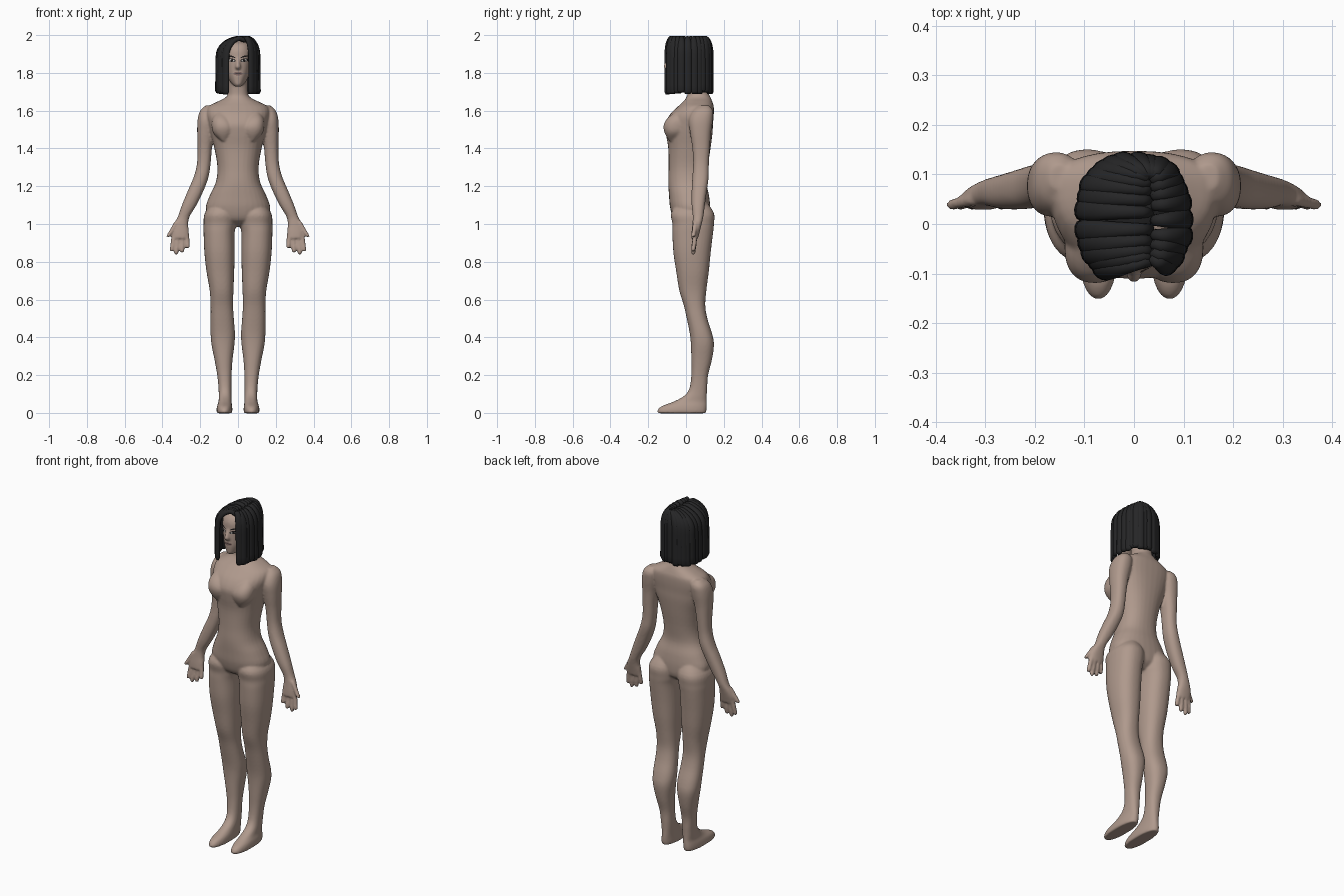
import bpy, bmesh, math, random
from mathutils import Vector
from mathutils.bvhtree import BVHTree

if "Cube" in bpy.data.objects:
    bpy.data.objects.remove(bpy.data.objects["Cube"])

random.seed(4)


def material(name, rgb):
    m = bpy.data.materials.new(name)
    m.diffuse_color = (*rgb, 1)
    m.use_nodes = True
    m.node_tree.nodes["Principled BSDF"].inputs["Base Color"].default_value = m.diffuse_color
    return m


SKIN = material("skin", (0.43, 0.32, 0.265))
HAIR = material("charcoal hair", (0.019, 0.019, 0.02))
DARK = material("eye dark", (0.012, 0.01, 0.01))
WHITE = material("eye white", (0.55, 0.53, 0.5))
LIPS = material("lips", (0.22, 0.14, 0.125))


def finish(bm, name, mat):
    bmesh.ops.recalc_face_normals(bm, faces=bm.faces)
    me = bpy.data.meshes.new(name)
    bm.to_mesh(me)
    bm.free()
    me.materials.append(mat)
    me.polygons.foreach_set("use_smooth", [True] * len(me.polygons))
    ob = bpy.data.objects.new(name, me)
    bpy.context.collection.objects.link(ob)
    return ob


def skin_rings(bm, rings):
    """Join rings of points into a closed tube."""
    vs = [[bm.verts.new(p) for p in r] for r in rings]
    n = len(vs[0])
    for a, b in zip(vs, vs[1:]):
        for i in range(n):
            bm.faces.new((a[i], a[(i + 1) % n], b[(i + 1) % n], b[i]))
    bm.faces.new(vs[0][::-1])
    bm.faces.new(vs[-1])


def spline(rows, steps=4):
    """Catmull-Rom interpolation of section rows."""
    out = []
    for i in range(len(rows) - 1):
        p = [rows[max(i - 1, 0)], rows[i], rows[i + 1], rows[min(i + 2, len(rows) - 1)]]
        for s in range(steps):
            t = s / steps
            out.append([0.5 * (2 * b + (c - a) * t + (2 * a - 5 * b + 4 * c - d) * t * t
                               + (3 * b - a - 3 * c + d) * t ** 3) for a, b, c, d in zip(*p)])
    return out + [list(rows[-1])]


def loft(bm, rows, sides=(1,), n=2.3, seg=32):
    """Horizontal sections (z, x0, x1, y0, y1[, widest y]), mirrored for each side."""
    rows = [r if len(r) == 6 else (*r, (r[3] + r[4]) / 2) for r in rows]
    power = lambda v: math.copysign(abs(v) ** (2 / n), v)
    for s in sides:
        rings = []
        for z, x0, x1, y0, y1, yc in spline(rows):
            ring = []
            for k in range(seg):
                a = 2 * math.pi * k / seg
                c, d = power(math.cos(a)), power(math.sin(a))
                ring.append((s * ((x0 + x1) / 2 + (x1 - x0) / 2 * c),
                             yc + d * ((y1 - yc) if d > 0 else (yc - y0)), z))
            rings.append(ring)
        part = bmesh.new()
        skin_rings(part, rings)
        bmesh.ops.recalc_face_normals(part, faces=part.faces)
        me = bpy.data.meshes.new("tmp")
        part.to_mesh(me)
        part.free()
        bm.from_mesh(me)
        bpy.data.meshes.remove(me)


def centred(rows):
    return [(r[0], -r[1], *r[1:]) for r in rows]


BOTH = (1, -1)
body = bmesh.new()

# torso and neck: z, half width, front y, back y, widest y
loft(body, centred([
    (0.985, .04, .0, .08, .04), (1.02, .13, -.06, .12, .04), (1.08, .17, -.083, .128, .04),
    (1.15, .15, -.09, .122, .03), (1.22, .118, -.094, .108, .02), (1.30, .109, -.092, .115, .02),
    (1.40, .125, -.094, .13, .03), (1.48, .146, -.107, .14, .05), (1.53, .158, -.11, .143, .06),
    (1.58, .17, -.085, .147, .07), (1.62, .16, -.045, .147, .075), (1.645, .115, -.018, .14, .075),
    (1.67, .066, .002, .13, .07), (1.70, .052, .008, .118, .06), (1.80, .05, .0, .11, .05)]))
# bust
loft(body, [(1.44, .06, .09, -.09, -.04), (1.48, .025, .13, -.112, 0), (1.52, .02, .14, -.119, .02),
            (1.56, .04, .135, -.098, .03), (1.60, .07, .11, -.045, .03)], BOTH)
# legs and feet
loft(body, [
    (1.13, .04, .12, -.03, .10), (1.06, .01, .175, -.078, .147), (1.0, .01, .182, -.072, .148),
    (.95, .018, .182, -.072, .143), (.85, .018, .178, -.067, .131), (.75, .02, .167, -.052, .121),
    (.65, .024, .15, -.036, .108), (.57, .026, .145, -.012, .102), (.50, .022, .145, .004, .113),
    (.42, .016, .145, .02, .138), (.36, .019, .14, .026, .148), (.28, .029, .124, .028, .137),
    (.20, .034, .11, .028, .117), (.13, .035, .103, .018, .112), (.09, .035, .102, -.01, .11),
    (.06, .034, .103, -.065, .11), (.035, .031, .111, -.13, .11), (.012, .03, .114, -.152, .108),
    (-.002, .033, .111, -.148, .104)], BOTH)
# arms and palms
loft(body, [
    (1.628, .13, .17, .07, .12), (1.60, .11, .2, .035, .143), (1.55, .11, .214, .015, .142),
    (1.48, .125, .216, .022, .132), (1.40, .138, .214, .034, .126), (1.32, .145, .217, .038, .121),
    (1.25, .156, .234, .034, .12), (1.18, .181, .264, .03, .111), (1.10, .22, .297, .03, .10),
    (1.04, .256, .318, .036, .092), (1.0, .264, .338, .034, .083), (.96, .26, .35, .03, .073),
    (.925, .262, .346, .028, .064)], BOTH)
# fingers and thumb: base x, base z, tip x, tip z
for bx, bz, tx, tz in ((.272, .95, .266, .872), (.293, .95, .296, .848), (.316, .95, .328, .838),
                       (.337, .95, .352, .855), (.322, 1.015, .372, .93)):
    rows = []
    for t, r in ((0, .013), (.4, .0125), (.75, .012), (.93, .0105), (1, .006)):
        x, y = bx + (tx - bx) * t, .05 - .012 * t
        rows.append((bz + (tz - bz) * t, x - r, x + r, y - r, y + r))
    loft(body, rows, BOTH, 2, 16)
# head
loft(body, centred([
    (1.728, .018, -.082, -.03, -.05), (1.738, .028, -.091, .01, -.03), (1.755, .043, -.094, .05, 0),
    (1.785, .057, -.097, .08, .01), (1.82, .067, -.096, .105, .02), (1.87, .075, -.094, .12, .02),
    (1.92, .074, -.09, .12, .02), (1.955, .057, -.065, .09, .015), (1.972, .02, -.01, .04, .015)]))
# nose
loft(body, centred([(1.818, .008, -.106, -.08), (1.828, .015, -.117, -.08), (1.84, .013, -.118, -.08),
                    (1.86, .009, -.107, -.08), (1.885, .007, -.095, -.08)]), seg=16)

body = finish(body, "body", SKIN)
mod = body.modifiers.new("fuse", 'REMESH')
mod.mode = 'VOXEL'
mod.voxel_size = 0.006
mod.use_smooth_shade = True
mod = body.modifiers.new("soften", 'SMOOTH')
mod.iterations = 5
deps = bpy.context.evaluated_depsgraph_get()
fused = bpy.data.meshes.new_from_object(body.evaluated_get(deps))
body.modifiers.clear()
body.data = fused
tree = BVHTree.FromPolygons([v.co for v in fused.vertices], [p.vertices for p in fused.polygons])


# painted face details: thin patches laid on the face
def patch(name, x, z, rx, rz, mat, lift, tilt=0.0, bend=0.0):
    bm = bmesh.new()

    def point(u, a):
        px, pz = u * rx * math.cos(a), u * rz * math.sin(a)
        pz += tilt * px - bend * px * px
        hit = tree.ray_cast(Vector((x + px, -1, z + pz)), Vector((0, 1, 0)))[0]
        return bm.verts.new((x + px, hit.y - lift, z + pz))

    mid, prev, n = point(0, 0), None, 20
    for u in (.33, .67, 1):
        ring = [point(u, 2 * math.pi * k / n) for k in range(n)]
        for k in range(n):
            j = (k + 1) % n
            bm.faces.new((mid, ring[k], ring[j]) if prev is None else (prev[k], ring[k], ring[j], prev[j]))
        prev = ring
    ob = finish(bm, name, mat)
    if sum(p.normal.y for p in ob.data.polygons) > 0:
        ob.data.flip_normals()


for s, side in ((1, "left"), (-1, "right")):
    patch(side + "_eye_rim", s * .033, 1.867, .021, .0095, DARK, .002, s * .15)
    patch(side + "_eye_white", s * .033, 1.866, .016, .006, WHITE, .003, s * .15)
    patch(side + "_iris", s * .033, 1.866, .0065, .0062, DARK, .004)
    patch(side + "_brow", s * .036, 1.888, .023, .004, DARK, .002, s * .2, 8)
patch("lips", 0, 1.796, .025, .0095, LIPS, .002)
patch("mouth_line", 0, 1.797, .023, .0014, DARK, .003)

# scalp under the hair
cap = bmesh.new()
bmesh.ops.create_uvsphere(cap, u_segments=32, v_segments=16, radius=1)
for v in cap.verts:
    v.co = Vector((v.co.x * .094, .032 + v.co.y * .1, 1.868 + v.co.z * .115))
finish(cap, "scalp", HAIR)

# hair: thick locks from an off-centre parting, hanging straight to the jaw
hair = bmesh.new()
COUNT = 24
for i in range(COUNT):
    a = math.radians(-50 + 287 * i / (COUNT - 1))
    c, d = math.cos(a), math.sin(a)
    grow = random.uniform(-.003, .003)
    rim = Vector((math.copysign(abs(c) ** .8, c) * (.104 + grow),
                  .01 + math.copysign(abs(d) ** .8, d) * (.122 + grow), 0))
    root = Vector((.037, max(-.075, min(.095, rim.y * .8)), 0))
    side = Vector((-d * .105, c * .125, 0)).normalized()
    path = []
    for k in range(11):
        t = k / 10 * math.pi / 2
        p = root.lerp(rim, math.sin(t))
        p.z = 1.875 + .112 * math.cos(t) ** .8 - (.022, .006)[k] * (k < 2) if k < 2 else \
            1.875 + .112 * max(math.cos(t), 0) ** .8
        path.append(p)
    end = 1.686 + random.uniform(0, .012)
    for f in (.25, .5, .75, .93, 1):
        path.append(Vector((rim.x * (1 + .02 * f), rim.y, 1.875 + (end - 1.875) * f)))
    rings, last = [], len(path) - 1
    for k, p in enumerate(path):
        along = (path[min(k + 1, last)] - path[max(k - 1, 0)]).normalized()
        out = side.cross(along).normalized()
        w = .0215 * min(1, .5 + .08 * k) * (.7 if k == last else 1)
        h = .013 * (.5 if k in (0, last) else 1)
        rings.append([p + side * w * math.cos(q) + out * h * math.sin(q)
                      for q in (2 * math.pi * m / 12 for m in range(12))])
    skin_rings(hair, rings)
finish(hair, "hair_locks", HAIR)
